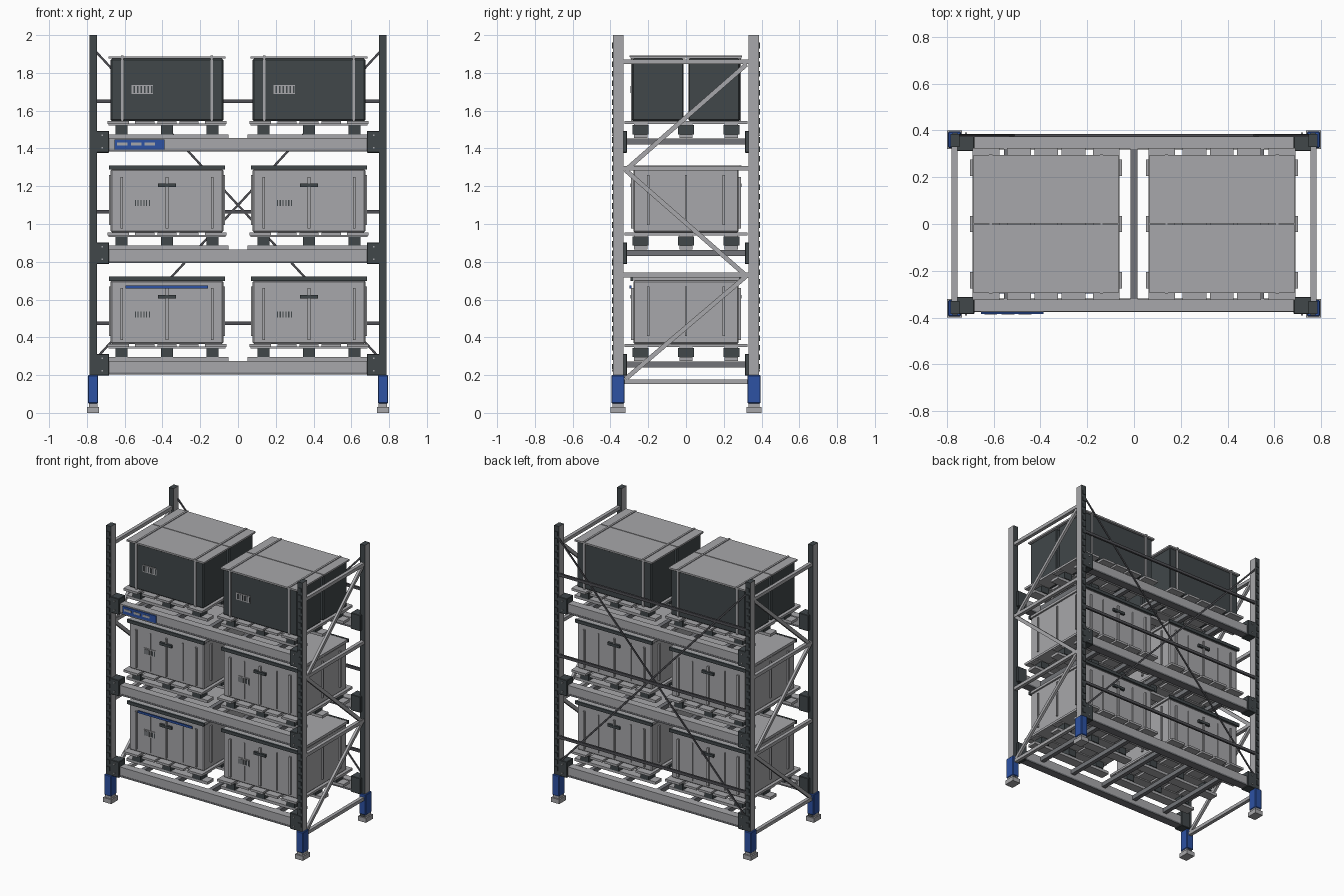
import bpy, bmesh, math
from mathutils import Vector, Matrix

if "Cube" in bpy.data.objects:
    bpy.data.objects.remove(bpy.data.objects["Cube"])


def colour(name, r, g, b):
    m = bpy.data.materials.new(name)
    m.diffuse_color = (r, g, b, 1)
    m.use_nodes = True
    m.node_tree.nodes["Principled BSDF"].inputs["Base Color"].default_value = m.diffuse_color
    return m


LIGHT = colour("light grey", 0.39, 0.39, 0.405)
DARK = colour("charcoal", 0.052, 0.063, 0.068)
MID = colour("mid grey", 0.17, 0.175, 0.19)
STEEL = colour("dark steel", 0.075, 0.075, 0.085)
BLUE = colour("safety blue", 0.026, 0.085, 0.37)


def boxes(name, mat, items, bevel=0):
    """One object from boxes given as (x0, x1, y0, y1, z0, z1)."""
    bm = bmesh.new()
    for x0, x1, y0, y1, z0, z1 in items:
        mtx = Matrix.Translation(((x0 + x1) / 2, (y0 + y1) / 2, (z0 + z1) / 2))
        mtx = mtx @ Matrix.Diagonal((abs(x1 - x0), abs(y1 - y0), abs(z1 - z0), 1))
        bmesh.ops.create_cube(bm, size=1, matrix=mtx)
    return finish(name, mat, bm, bevel)


def finish(name, mat, bm, bevel=0):
    me = bpy.data.meshes.new(name)
    bm.to_mesh(me)
    bm.free()
    me.materials.append(mat)
    ob = bpy.data.objects.new(name, me)
    bpy.context.collection.objects.link(ob)
    if bevel:
        mod = ob.modifiers.new("bevel", "BEVEL")
        mod.width = bevel
        mod.segments = 1
    return ob


def struts(name, mat, segs, w, t, flat):
    """Flat bars between point pairs; flat is the axis of the thickness t."""
    bm = bmesh.new()
    for a, b in segs:
        a, b = Vector(a), Vector(b)
        d = b - a
        n = Vector(flat)
        u = d.normalized()
        s = n.cross(u)
        rot = Matrix((u, s, n)).transposed().to_4x4()
        mtx = Matrix.Translation((a + b) / 2) @ rot @ Matrix.Diagonal((d.length, w, t, 1))
        bmesh.ops.create_cube(bm, size=1, matrix=mtx)
    return finish(name, mat, bm)


def mirrored(items, mx=True, my=True):
    out = []
    for x0, x1, y0, y1, z0, z1 in items:
        for sx in ((1, -1) if mx else (1,)):
            for sy in ((1, -1) if my else (1,)):
                xs, ys = sorted((sx * x0, sx * x1)), sorted((sy * y0, sy * y1))
                out.append((*xs, *ys, z0, z1))
    return out


STEP = 0.59
LEVELS = [0, STEP, 2 * STEP]

# Upright posts: charcoal front and back faces, light sides
posts = boxes("upright_posts", LIGHT, mirrored([(0.747, 0.785, 0.33, 0.386, 0.03, 2.0)]))
posts.data.materials.append(DARK)
for p in posts.data.polygons:
    p.material_index = 1 if abs(p.normal.y) > 0.5 or p.normal.z > 0.5 else 0
boxes("post_slots", DARK, mirrored(
    [(0.755, 0.777, 0.386, 0.391, 0.23 + i * 0.05, 0.26 + i * 0.05) for i in range(35)]))
boxes("post_guards", BLUE, mirrored([(0.741, 0.795, 0.325, 0.395, 0.05, 0.2)]), 0.004)
boxes("foot_plates", LIGHT, mirrored([(0.735, 0.8, 0.32, 0.4, 0, 0.032),
                                      (0.745, 0.79, 0.33, 0.39, 0.032, 0.05)]))

# Side frames: horizontals and zigzag diagonals
boxes("side_rails", LIGHT, mirrored(
    [(0.755, 0.78, -0.33, 0.33, z - 0.012, z + 0.012) for z in (0.165, 0.73, 1.295, 1.86)], my=False))
zig = [(0.32, 1.845), (-0.32, 1.285), (0.32, 0.725), (-0.32, 0.18)]
struts("side_diagonals", LIGHT,
       [((s * 0.768, *zig[i]), (s * 0.768, *zig[i + 1])) for s in (1, -1) for i in range(3)],
       0.024, 0.018, (1, 0, 0))

# Rear bracing
boxes("rear_rails", STEEL, [(-0.76, 0.76, 0.372, 0.386, z - 0.01, z + 0.01) for z in (0.475, 1.065, 1.65)])
struts("rear_cross_brace", STEEL,
       [((-s * 0.75, 0.38, 0.29), (s * 0.75, 0.38, 1.91)) for s in (1, -1)], 0.012, 0.006, (0, 1, 0))

# Beams, end brackets with bolts, and deck ties on each level
for n, h in enumerate(LEVELS, 1):
    boxes(f"beams_{n}", LIGHT, mirrored([(-0.69, 0.69, 0.32, 0.375, h + 0.215, h + 0.274)], mx=False))
    boxes(f"beam_lips_{n}", MID, mirrored([(-0.69, 0.69, 0.318, 0.377, h + 0.203, h + 0.215)], mx=False))
    boxes(f"beam_brackets_{n}", DARK, mirrored([(0.683, 0.76, 0.312, 0.386, h + 0.197, h + 0.313)]), 0.003)
    boxes(f"bracket_bolts_{n}", LIGHT, mirrored(
        [(0.715, 0.723, 0.386, 0.391, h + z, h + z + 0.008) for z in (0.22, 0.285)]))
    boxes(f"deck_ties_{n}", MID,
          [(x - 0.015, x + 0.015, -0.32, 0.32, h + 0.24, h + 0.272) for x in (-0.54, -0.27, 0, 0.27, 0.54)])


def pallet(tag, cx, h):
    rows = (-0.24, 0, 0.24)
    boards = [(-0.315, -0.2), (-0.168, -0.065), (-0.05, 0.05), (0.065, 0.168), (0.2, 0.315)]
    boxes("pallet_boards_" + tag, LIGHT,
          [(cx + a, cx + b, -0.325, 0.325, h + 0.35, h + 0.366) for a, b in boards]
          + [(cx - 0.325, cx + 0.325, y - 0.035, y + 0.035, h + 0.275, h + 0.295) for y in rows]
          + [(cx - 0.31, cx + 0.31, y - 0.035, y + 0.035, h + 0.342, h + 0.351) for y in rows])
    boxes("pallet_blocks_" + tag, DARK,
          [(cx + x - 0.032, cx + x + 0.032, y - 0.042, y + 0.042, h + 0.295, h + 0.343)
           for x in rows for y in rows])


def label(tag, x, y, z, w, t):
    """Pale plate with dark bars."""
    boxes("label_plate_" + tag, LIGHT, [(x, x + w, y - 0.005, y, z, z + t)])
    n = 6
    boxes("label_bars_" + tag, DARK,
          [(x + w * (i + 0.5) / n, x + w * (i + 0.9) / n, y - 0.008, y - 0.005, z + 0.007, z + t - 0.007)
           for i in range(n)])


def crate(tag, cx, h):
    z0, z1 = h + 0.366, h + 0.70
    boxes("crate_body_" + tag, LIGHT, [(cx - 0.298, cx + 0.298, -0.278, 0.278, z0, z1)], 0.006)
    ribs = []
    for o in (-0.24, 0, 0.24):
        ribs += [(cx + o - 0.007, cx + o + 0.007, s * 0.277, s * 0.29, z0 + 0.02, z1 - 0.04) for s in (-1, 1)]
    for o in (-0.2, 0, 0.2):
        ribs += [(cx + s * 0.297, cx + s * 0.308, o - 0.006, o + 0.006, z0 + 0.04, z1 - 0.03) for s in (-1, 1)]
    for o in (-0.13, 0.13):
        ribs += [(cx + o - 0.003, cx + o + 0.003, s * 0.277, s * 0.284, z0 + 0.02, z1 - 0.04) for s in (-1, 1)]
    boxes("crate_ribs_" + tag, LIGHT, ribs)
    boxes("crate_lid_" + tag, LIGHT, [(cx - 0.303, cx + 0.303, -0.286, 0.286, z1, z1 + 0.019)])
    boxes("crate_lid_rims_" + tag, DARK,
          [(cx - 0.308, cx + 0.308, s * 0.28, s * 0.294, z1 - 0.002, z1 + 0.021) for s in (-1, 1)])
    boxes("crate_handles_" + tag, DARK,
          [(cx - 0.048, cx + 0.048, s * 0.277, s * 0.294, h + 0.605, h + 0.624) for s in (-1, 1)])
    label(tag, cx - 0.178, -0.278, h + 0.497, 0.09, 0.048)


def tote_pair(tag, cx, h):
    z0, z1 = h + 0.366, h + 0.695
    spans = [(-0.285, -0.013), (0.013, 0.285)]
    boxes("tote_bodies_" + tag, DARK, [(cx - 0.298, cx + 0.298, a, b, z0, z1) for a, b in spans], 0.006)
    boxes("tote_lids_" + tag, LIGHT,
          [(cx - 0.31, cx + 0.31, a - 0.01, b + 0.01, z1, z1 + 0.012) for a, b in spans])
    straps = []
    for o in (-0.237, 0.237):
        for a, b in spans:
            straps += [(cx + o - 0.007, cx + o + 0.007, a - 0.013, b + 0.012, z1 + 0.01, z1 + 0.017)]
        straps += [(cx + o - 0.007, cx + o + 0.007, s * 0.284, s * 0.292, z0, z1) for s in (-1, 1)]
    boxes("tote_straps_" + tag, LIGHT, straps)
    label(tag, cx - 0.187, -0.285, h + 0.507, 0.112, 0.05)


# Loads: crates on the two lower levels, twin totes on top
for n, h in enumerate(LEVELS, 1):
    for side, cx in (("left", -0.376), ("right", 0.376)):
        tag = f"{side}_{n}"
        pallet(tag, cx, h)
        (tote_pair if n == 3 else crate)(tag, cx, h)

# Blue marker strip on one crate, and blue sign on the top beam
boxes("crate_marker_strip", BLUE, [(-0.595, -0.16, -0.298, -0.289, 0.659, 0.674)])
boxes("beam_sign", BLUE, [(-0.655, -0.388, -0.384, -0.376, 1.395, 1.447)])
boxes("beam_sign_dashes", LIGHT,
      [(x, x + 0.055, -0.387, -0.384, 1.416, 1.432) for x in (-0.64, -0.567, -0.494)])
